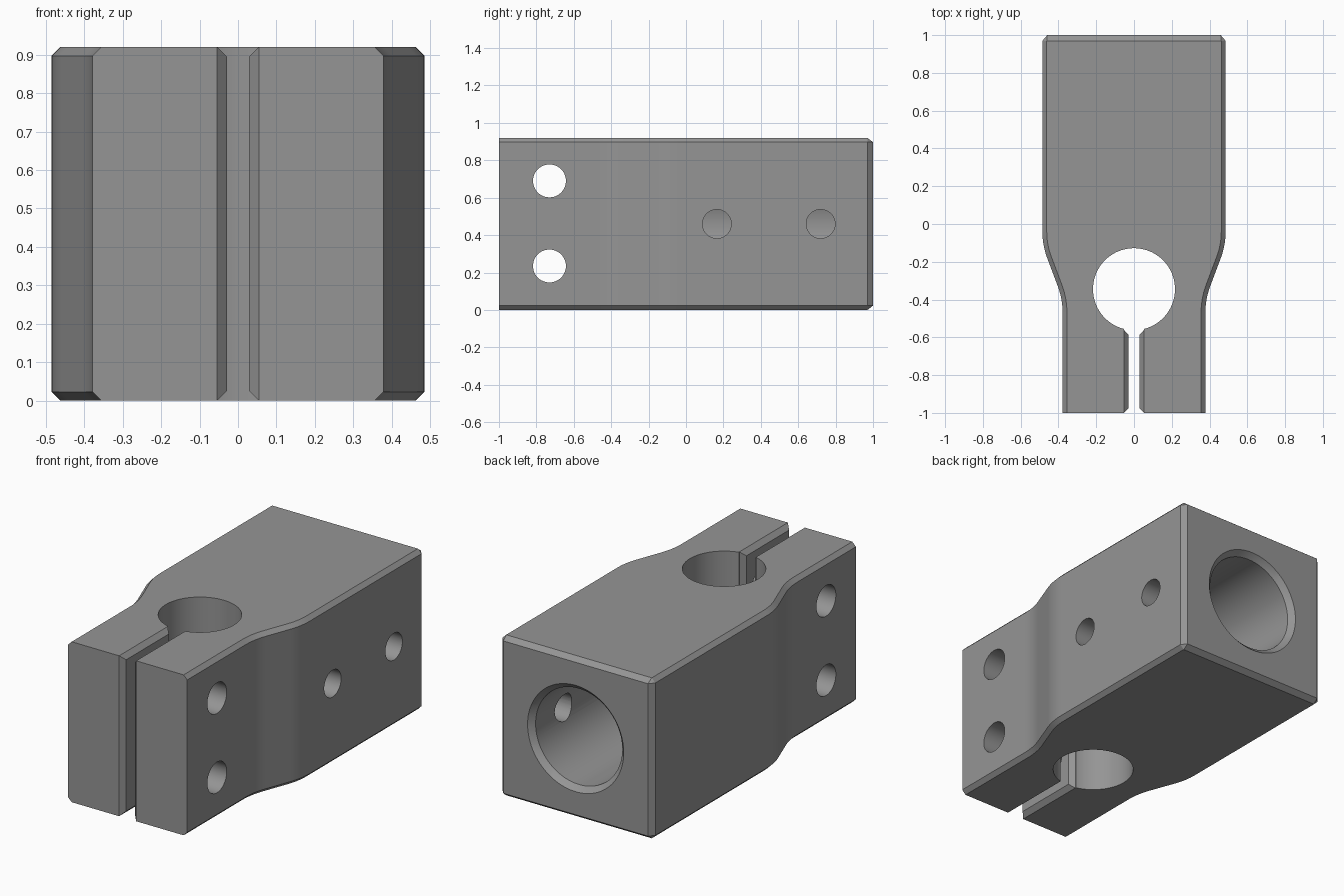
import bpy, bmesh, math
from mathutils import Matrix, Vector

if "Cube" in bpy.data.objects:
    bpy.data.objects.remove(bpy.data.objects["Cube"])

H = 0.92                  # block height
W, N = 0.485, 0.378       # half widths: rear body, front clamp jaws
C = 0.023                 # chamfer
BORE_Y, BORE_R = -0.345, 0.217

steel = bpy.data.materials.new("grey steel")
steel.diffuse_color = (0.3, 0.3, 0.3, 1)
steel.use_nodes = True
steel.node_tree.nodes["Principled BSDF"].inputs["Base Color"].default_value = steel.diffuse_color


def make(name, bm):
    bmesh.ops.remove_doubles(bm, verts=bm.verts, dist=1e-5)
    bmesh.ops.recalc_face_normals(bm, faces=bm.faces)
    me = bpy.data.meshes.new(name)
    bm.to_mesh(me)
    bm.free()
    me.materials.append(steel)
    ob = bpy.data.objects.new(name, me)
    bpy.context.collection.objects.link(ob)
    return ob


def loft(name, rings):
    """Skin closed rings of points and cap both ends."""
    bm = bmesh.new()
    rows = [[bm.verts.new(p) for p in r] for r in rings]
    n = len(rows[0])
    for a, b in zip(rows, rows[1:]):
        for i in range(n):
            j = (i + 1) % n
            bm.faces.new((a[i], a[j], b[j], b[i]))
    bm.faces.new(rows[0][::-1])
    bm.faces.new(rows[-1])
    return make(name, bm)


def lathe(name, origin, axis, stations, n=64):
    """Round cutter from (distance, radius) stations along an axis."""
    rot = Vector(axis).to_track_quat('Z', 'Y').to_matrix().to_4x4()
    m = Matrix.Translation(origin) @ rot
    return loft(name, [[m @ Vector((r * math.cos(2 * math.pi * i / n),
                                    r * math.sin(2 * math.pi * i / n), d))
                        for i in range(n)] for d, r in stations])


def cut(body, cutter):
    mod = body.modifiers.new(cutter.name, 'BOOLEAN')
    mod.operation, mod.solver, mod.object = 'DIFFERENCE', 'EXACT', cutter
    bpy.context.view_layer.objects.active = body
    bpy.ops.object.modifier_apply(modifier=mod.name)
    bpy.data.objects.remove(cutter)


# Right-hand outline, front to back: jaw, two tangent arcs, body, rear chamfer
R, A, S = 0.4, math.radians(20), 8
y0, y1 = -0.47, -0.04
side = [(N, -1.0, 1, 0)]
for i in range(S + 1):
    t = A * i / S
    side.append((N + R * (1 - math.cos(t)), y0 + R * math.sin(t), math.cos(t), -math.sin(t)))
for i in range(S, -1, -1):
    t = A * i / S
    side.append((W - R * (1 - math.cos(t)), y1 - R * math.sin(t), math.cos(t), -math.sin(t)))
outer = [(x, y) for x, y, _, _ in side] + [(W, 0.97), (W - 0.026, 1.0)]
inner = [(x - C * nx, y - C * ny) for x, y, nx, ny in side] + [(W - C, 0.97), (W - C - 0.001, 0.9699)]


def ring(half, z):
    return [(x, y, z) for x, y in half] + [(-x, y, z) for x, y in reversed(half)]


# Main body with chamfered top and bottom rims
body = loft("clamp_block", [ring(inner, 0), ring(outer, C), ring(outer, H - C), ring(inner, H)])

# Vertical clamping bore
cut(body, lathe("clamp_bore", (0, BORE_Y, -0.1), (0, 0, 1), [(0, BORE_R), (1.2, BORE_R)], 96))

# Slit between the jaws, flared at every edge
s, f, e = 0.028, 0.026, 0.05
plan = [(s + f + e, -1 - e), (s, -1 + f), (s, -0.587), (s + f, -0.56), (s + f, -0.4)]
cut(body, loft("slit_plan", [ring(plan, -0.1), ring(plan, 1.1)]))
sect = [(s + f + e, -e), (s, f), (s, H - f), (s + f + e, H + e)]
cut(body, loft("slit_section", [[(x, y, z) for x, z, _ in [(p[0], p[1], 0) for p in ring(sect, 0)]]
                                for y in (-1.1, -0.45)]))

# Clamp bolt holes, straight through both jaws
for z in (0.235, 0.69):
    cut(body, lathe("bolt_hole", (-0.7, -0.73, z), (1, 0, 0), [(0, 0.088), (1.4, 0.088)], 48))

# Rear socket with chamfered mouth
cut(body, lathe("rear_socket", (0, 1.05, H / 2), (0, -1, 0),
                [(0, 0.355), (0.05, 0.305), (0.08, 0.275), (1.05, 0.275)], 96))

# Set screw holes from the right side into the socket
for y in (0.165, 0.72):
    cut(body, lathe("set_screw_hole", (0.7, y, H / 2), (-1, 0, 0), [(0, 0.077), (0.6, 0.077)], 48))

bpy.ops.object.select_all(action='DESELECT')
body.select_set(True)
bpy.context.view_layer.objects.active = body
bpy.ops.object.shade_smooth_by_angle(angle=math.radians(20))
